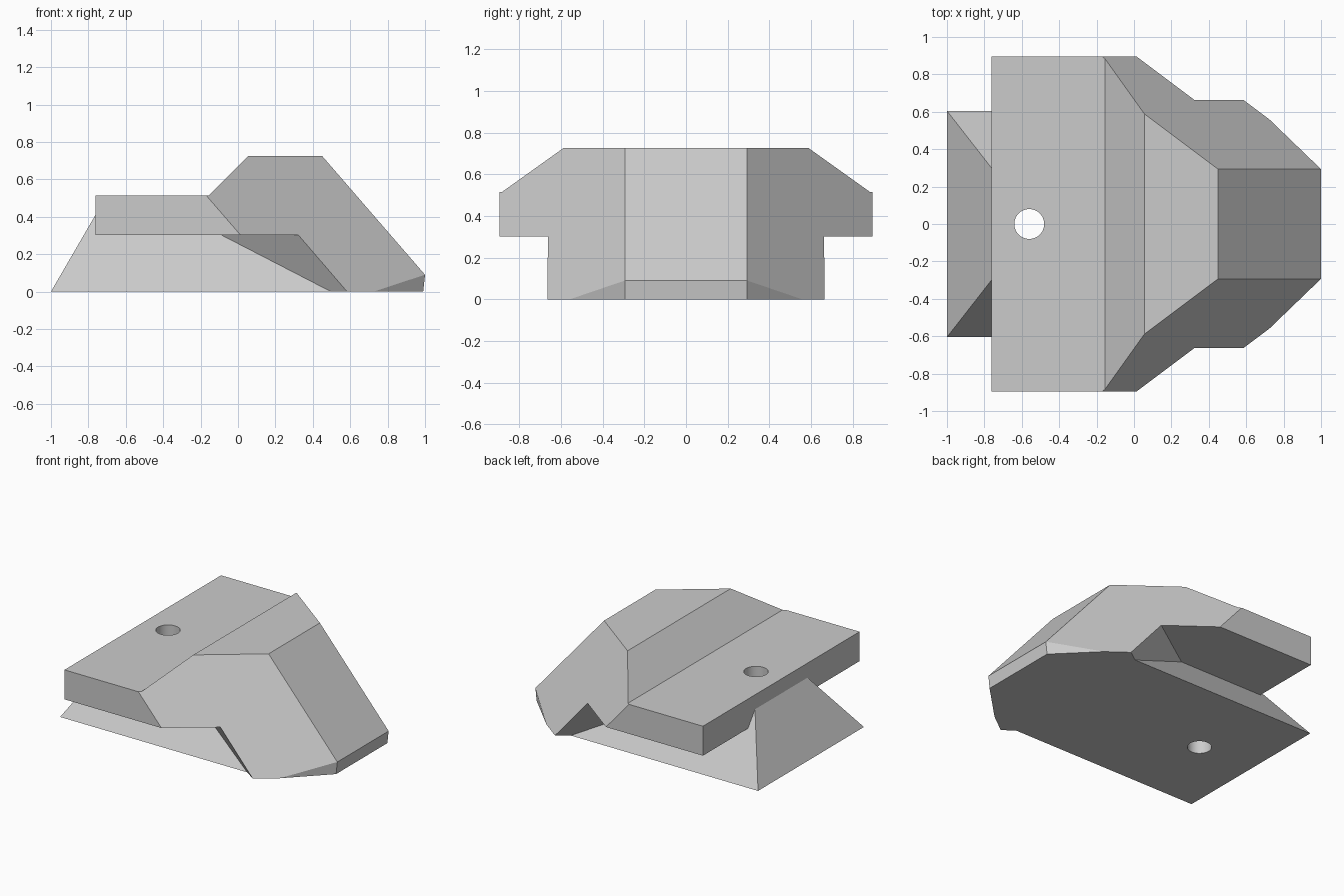
import bpy, bmesh
from mathutils import Vector

cube = bpy.data.objects.get("Cube")
if cube:
    bpy.data.objects.remove(cube)

grey = bpy.data.materials.new("plain grey")
grey.use_nodes = True
grey.diffuse_color = (0.6, 0.6, 0.6, 1)
grey.node_tree.nodes["Principled BSDF"].inputs["Base Color"].default_value = (0.6, 0.6, 0.6, 1)


def prism(name, profile, y0, y1, cuts=()):
    """Extrude an xz profile along y, then trim it by (point, outward normal) planes."""
    bm = bmesh.new()
    face = bm.faces.new([bm.verts.new((x, y0, z)) for x, z in profile])
    out = bmesh.ops.extrude_face_region(bm, geom=[face], use_keep_orig=True)
    moved = [g for g in out["geom"] if isinstance(g, bmesh.types.BMVert)]
    bmesh.ops.translate(bm, verts=moved, vec=(0, y1 - y0, 0))
    bmesh.ops.recalc_face_normals(bm, faces=bm.faces)
    for point, normal in cuts:
        cut = bmesh.ops.bisect_plane(
            bm, geom=bm.verts[:] + bm.edges[:] + bm.faces[:], dist=1e-5,
            plane_co=Vector(point), plane_no=Vector(normal).normalized(), clear_outer=True)
        edges = [g for g in cut["geom_cut"] if isinstance(g, bmesh.types.BMEdge)]
        bmesh.ops.holes_fill(bm, edges=edges, sides=0)
    bmesh.ops.recalc_face_normals(bm, faces=bm.faces)
    mesh = bpy.data.meshes.new(name)
    bm.to_mesh(mesh)
    bm.free()
    mesh.materials.append(grey)
    obj = bpy.data.objects.new(name, mesh)
    bpy.context.collection.objects.link(obj)
    return obj


def subtract(target, cutter):
    cutter.hide_render = True
    mod = target.modifiers.new("cut", 'BOOLEAN')
    mod.operation, mod.solver, mod.object = 'DIFFERENCE', 'EXACT', cutter
    bpy.context.view_layer.objects.active = target
    bpy.ops.object.modifier_apply(modifier=mod.name)
    bpy.data.objects.remove(cutter)


# Main block with slanted side chamfers and clipped nose corners
body_profile = [(-1, 0), (-0.762, 0.41), (-0.762, 0.515), (-0.155, 0.515),
                (0.055, 0.725), (0.45, 0.725), (1, 0.09), (0.99, 0)]
trims = []
for s in (-1, 1):
    trims.append(((0.45, s * 0.293, 0.725), (3, s * 4, 2.6)))
    trims.append(((1, s * 0.293, 0.09), (1, s, -0.11)))
body = prism("wedge_body", body_profile, -0.895, 0.895, trims)

# Undercut on each side: leaves a sloped ridge below and a barbed nose
under_profile = [(-1.5, -0.5), (1.5, -0.5), (1.5, 0.302), (-0.762, 0.302),
                 (-0.762, 0.45), (-1.5, 0.45)]
for s in (-1, 1):
    ridge_wall = ((0, s * 0.605, 0), (0, -s, -0.744))
    barb_face = ((0.58, s * 0.662, 0), (0.55, -s * 0.8, 0.47))
    subtract(body, prism("undercut", under_profile, 0, s * 1.5, [ridge_wall, barb_face]))

# Round through hole
bpy.ops.mesh.primitive_cylinder_add(vertices=48, radius=0.08, depth=2, location=(-0.56, 0, 0.3))
hole = bpy.context.object
hole.data.materials.append(grey)
subtract(body, hole)

bpy.ops.object.select_all(action='DESELECT')
body.select_set(True)
bpy.context.view_layer.objects.active = body
bpy.ops.object.shade_smooth_by_angle(angle=0.26)
